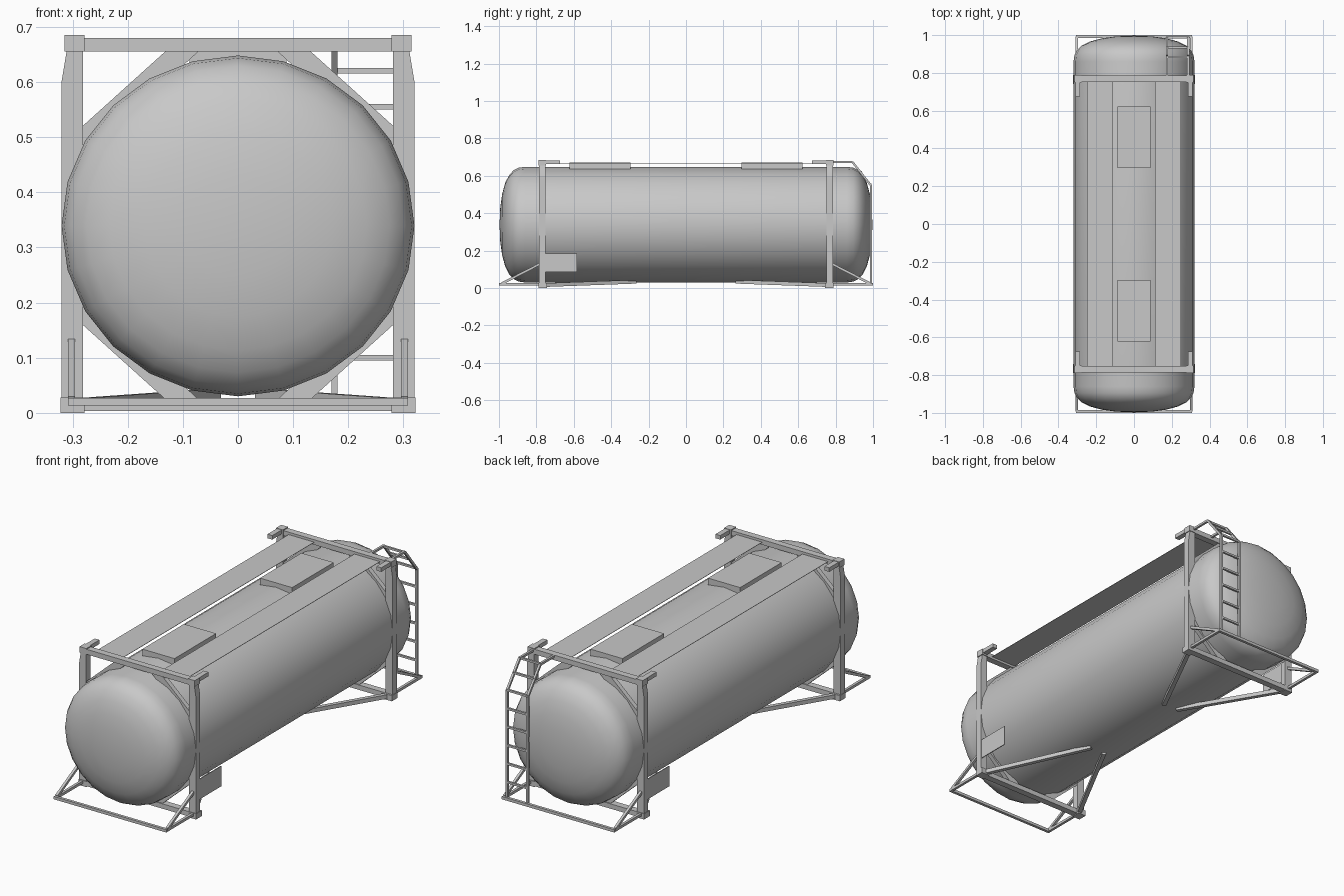
import bpy, bmesh, math
from mathutils import Vector

if "Cube" in bpy.data.objects:
    bpy.data.objects.remove(bpy.data.objects["Cube"])

grey = bpy.data.materials.new("light_grey")
grey.diffuse_color = (0.58, 0.58, 0.58, 1)
grey.use_nodes = True
grey.node_tree.nodes["Principled BSDF"].inputs["Base Color"].default_value = grey.diffuse_color


def finish(name, bm):
    bmesh.ops.recalc_face_normals(bm, faces=bm.faces)
    me = bpy.data.meshes.new(name)
    bm.to_mesh(me)
    bm.free()
    me.materials.append(grey)
    ob = bpy.data.objects.new(name, me)
    bpy.context.collection.objects.link(ob)
    return ob


def add_box(bm, x0, x1, y0, y1, z0, z1):
    r = bmesh.ops.create_cube(bm, size=1)
    for v in r["verts"]:
        v.co = Vector((x1 if v.co.x > 0 else x0,
                       y1 if v.co.y > 0 else y0,
                       z1 if v.co.z > 0 else z0))


def add_bar(bm, a, b, t):
    """Square bar of thickness t between two points."""
    a, b = Vector(a), Vector(b)
    d = (b - a).normalized()
    up = Vector((0, 0, 1)) if abs(d.z) < 0.95 else Vector((0, 1, 0))
    s = d.cross(up).normalized() * t / 2
    u = s.cross(d).normalized() * t / 2
    ends = [[bm.verts.new(p + i * s + j * u) for i, j in ((1, 1), (-1, 1), (-1, -1), (1, -1))]
            for p in (a, b)]
    bm.faces.new(ends[0])
    bm.faces.new(ends[1])
    for k in range(4):
        bm.faces.new((ends[0][k], ends[0][k - 1], ends[1][k - 1], ends[1][k]))


def add_plate(bm, pts, y0, y1):
    """Extrude an (x, z) outline along y."""
    f = [bm.verts.new((x, y0, z)) for x, z in pts]
    g = [bm.verts.new((x, y1, z)) for x, z in pts]
    bm.faces.new(f)
    bm.faces.new(g)
    for k in range(len(pts)):
        bm.faces.new((f[k], f[k - 1], g[k - 1], g[k]))


# Tank: 24-sided vessel with dished ends
cap = [(0.86, 1), (0.895, 0.985), (0.922, 0.94), (0.945, 0.86), (0.966, 0.73),
       (0.983, 0.53), (0.993, 0.3)]
profile = [(-y, r) for y, r in reversed(cap)] + cap
N = 24
bm = bmesh.new()
rings = [[bm.verts.new((0.32 * r * math.sin(2 * math.pi * k / N), y,
                        0.339 + 0.309 * r * math.cos(2 * math.pi * k / N)))
          for k in range(N)] for y, r in profile]
for p, q in zip(rings, rings[1:]):
    for k in range(N):
        bm.faces.new((p[k], p[k - 1], q[k - 1], q[k]))
for ring, y in ((rings[0], -0.997), (rings[-1], 0.997)):
    tip = bm.verts.new((0, y, 0.339))
    for k in range(N):
        bm.faces.new((ring[k], ring[k - 1], tip))
tank = finish("tank", bm)
bpy.context.view_layer.objects.active = tank
tank.select_set(True)
bpy.ops.object.shade_smooth_by_angle(angle=math.radians(40))
tank.select_set(False)

for e, end in ((-1, "front"), (1, "back")):
    ya, yb = sorted((e * 0.785, e * 0.752))

    # End frame: posts, cross beams, diagonal gussets, corner blocks
    bm = bmesh.new()
    add_box(bm, -0.29, 0.29, ya, yb, 0.655, 0.68)
    add_box(bm, -0.29, 0.29, ya, yb, 0.003, 0.027)
    for s in (-1, 1):
        add_plate(bm, [(s * x, z) for x, z in ((0.281, 0.02), (0.32, 0.02), (0.32, 0.6),
                                               (0.31, 0.66), (0.281, 0.66))], ya, yb)
        gusset = [(0.13, 0.657), (0.283, 0.519), (0.283, 0.46), (0.07, 0.657)]
        yc, yd = sorted((e * 0.78, e * 0.757))
        add_plate(bm, [(s * x, z) for x, z in gusset], yc, yd)
        add_plate(bm, [(s * x, 0.68 - z) for x, z in gusset], yc, yd)
    finish(end + "_end_frame", bm)

    bm = bmesh.new()
    for s in (-1, 1):
        def block(x0, x1, y0, y1, z0, z1):
            xs, ys = sorted((s * x0, s * x1)), sorted((e * y0, e * y1))
            add_box(bm, *xs, *ys, z0, z1)
        block(0.278, 0.315, 0.748, 0.788, 0.655, 0.685)
        block(0.285, 0.311, 0.675, 0.75, 0.663, 0.683)
        block(0.278, 0.322, 0.742, 0.788, 0.0, 0.028)
    finish(end + "_corner_blocks", bm)

    # Bumper guard below the dished end
    bm = bmesh.new()
    add_bar(bm, (-0.308, e * 0.993, 0.02), (0.308, e * 0.993, 0.02), 0.014)
    for s in (-1, 1):
        x = s * 0.302
        add_bar(bm, (x, e * 0.993, 0.02), (x, e * 0.78, 0.02), 0.013)
        add_bar(bm, (x, e * 0.985, 0.024), (x, e * 0.775, 0.132), 0.013)
    finish(end + "_bumper_guard", bm)

    # Struts running from the lower corners to the belly
    bm = bmesh.new()
    for s in (-1, 1):
        add_bar(bm, (s * 0.295, e * 0.76, 0.016), (s * 0.04, e * 0.27, 0.034), 0.02)
    finish(end + "_belly_struts", bm)

    # Hatch box on top, side plate by the post
    bm = bmesh.new()
    ys = sorted((e * 0.297, e * 0.622))
    add_box(bm, -0.088, 0.088, *ys, 0.635, 0.67)
    finish(end + "_hatch_box", bm)
    bm = bmesh.new()
    xs, ys = sorted((-e * 0.313, -e * 0.317)), sorted((e * 0.582, e * 0.755))
    add_box(bm, *xs, *ys, 0.085, 0.185)
    finish(end + "_side_plate", bm)

# Walkways: thin plates along the top
for s, side in ((-1, "left"), (1, "right")):
    bm = bmesh.new()
    add_box(bm, *sorted((s * 0.11, s * 0.25)), -0.755, 0.755, 0.666, 0.668)
    finish(side + "_walkway", bm)

# Ladder at the back, bending over onto the frame
bm = bmesh.new()
path = [(0.988, 0.02), (0.988, 0.55), (0.89, 0.674), (0.77, 0.674)]
for x in (0.175, 0.287):
    for (y0, z0), (y1, z1) in zip(path, path[1:]):
        add_bar(bm, (x, y0, z0), (x, y1, z1), 0.011)
rungs = [(0.988, 0.1 + 0.091 * i) for i in range(6)] + [(0.935, 0.62), (0.885, 0.674)]
for y, z in rungs:
    add_bar(bm, (0.175, y, z), (0.287, y, z), 0.01)
finish("ladder", bm)
